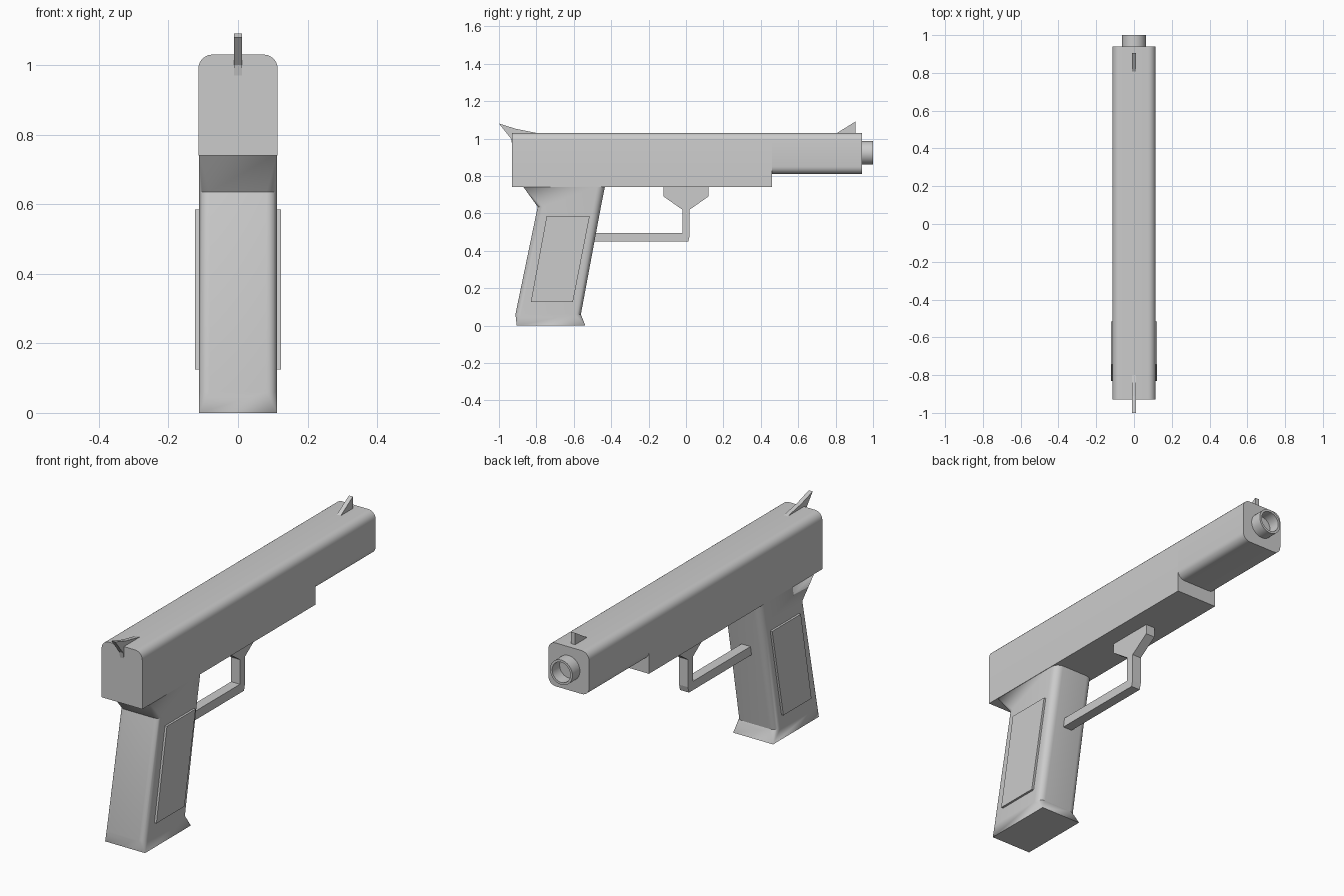
import bpy, bmesh, math
from mathutils import Vector

if "Cube" in bpy.data.objects:
    bpy.data.objects.remove(bpy.data.objects["Cube"])


def finish(name, bm, smooth=True):
    bmesh.ops.remove_doubles(bm, verts=bm.verts, dist=0.0002)
    bmesh.ops.recalc_face_normals(bm, faces=bm.faces)
    mesh = bpy.data.meshes.new(name)
    bm.to_mesh(mesh)
    bm.free()
    obj = bpy.data.objects.new(name, mesh)
    bpy.context.collection.objects.link(obj)
    if smooth:
        bpy.ops.object.select_all(action='DESELECT')
        bpy.context.view_layer.objects.active = obj
        obj.select_set(True)
        bpy.ops.object.shade_smooth_by_angle(angle=math.radians(30))
    return obj


def rounded_rect(w, lo, hi, r_lo, r_hi, n=6):
    """Points (x, v) of a rectangle with separate low and high corner radii."""
    pts = []
    for sx, v, sv, r, start in ((1, hi, 1, r_hi, 0), (-1, hi, 1, r_hi, 90),
                                (-1, lo, -1, r_lo, 180), (1, lo, -1, r_lo, 270)):
        for i in range(n + 1):
            a = math.radians(start + 90 * i / n)
            pts.append((sx * (w - r) + r * math.cos(a), v - sv * r + r * math.sin(a)))
    return pts


def loft(name, rings, caps=True):
    bm = bmesh.new()
    loops = [[bm.verts.new(p) for p in ring] for ring in rings]
    n = len(loops[0])
    for a, b in zip(loops, loops[1:]):
        for i in range(n):
            j = (i + 1) % n
            bm.faces.new((a[i], a[j], b[j], b[i]))
    if caps:
        bm.faces.new(loops[0])
        bm.faces.new(loops[-1])
    return finish(name, bm)


def plate(name, profile, x0, x1):
    """Extrude a (y, z) outline across x."""
    bm = bmesh.new()
    face = bm.faces.new([bm.verts.new((x0, y, z)) for y, z in profile])
    out = bmesh.ops.extrude_face_region(bm, geom=[face])
    bmesh.ops.translate(bm, vec=Vector((x1 - x0, 0, 0)),
                        verts=[v for v in out['geom'] if isinstance(v, bmesh.types.BMVert)])
    return finish(name, bm, False)


# Long body, stepping up to a fully rounded nose
W = 0.114
body = [(-0.93, 0.74, 0.0), (0.46, 0.74, 0.0), (0.46, 0.81, 0.04), (0.94, 0.81, 0.04)]
loft("body", [[(x, y, z) for x, z in rounded_rect(W, lo, 1.03, r, 0.04)]
              for y, lo, r in body])

# Slanted grip: z, rear y, front y, rear radius, front radius
grip = [(0.0, -0.905, -0.538, 0.0, 0.0), (0.06, -0.912, -0.562, 0.03, 0.035),
        (0.635, -0.793, -0.455, 0.03, 0.04), (0.745, -0.872, -0.433, 0.0, 0.04)]
loft("grip", [[(x, y, z) for x, y in rounded_rect(0.112, y0, y1, r0, r1)]
              for z, y0, y1, r0, r1 in grip])

# Raised panels on both sides of the grip
panel = [(-0.745, 0.585), (-0.515, 0.585), (-0.605, 0.125), (-0.83, 0.125)]
for side, label in ((1, "right"), (-1, "left")):
    plate("grip_panel_" + label, panel, side * 0.105, side * 0.123)

# Guard bar with its mounting foot
guard = [(-0.12, 0.745), (0.12, 0.745), (0.12, 0.69), (0.02, 0.62), (0.02, 0.48),
         (0.012, 0.45), (-0.50, 0.45), (-0.50, 0.495), (-0.02, 0.495),
         (-0.02, 0.62), (-0.12, 0.69)]
plate("guard", guard, -0.025, 0.025)

# Front sight and rear spur
plate("front_sight", [(0.80, 1.025), (0.905, 1.09), (0.905, 1.02)], -0.011, 0.011)
plate("rear_spur", [(-1.0, 1.08), (-0.91, 1.052), (-0.80, 1.03), (-0.85, 0.98),
                    (-0.928, 0.96), (-0.936, 1.0)], -0.011, 0.011)

# Hollow muzzle tube
tube = [(0.063, 0.935), (0.063, 1.0), (0.051, 1.0), (0.051, 0.935)]
loft("muzzle", [[(r * math.cos(2 * math.pi * i / 32), y, 0.923 + r * math.sin(2 * math.pi * i / 32))
                 for i in range(32)] for r, y in tube], caps=False)
